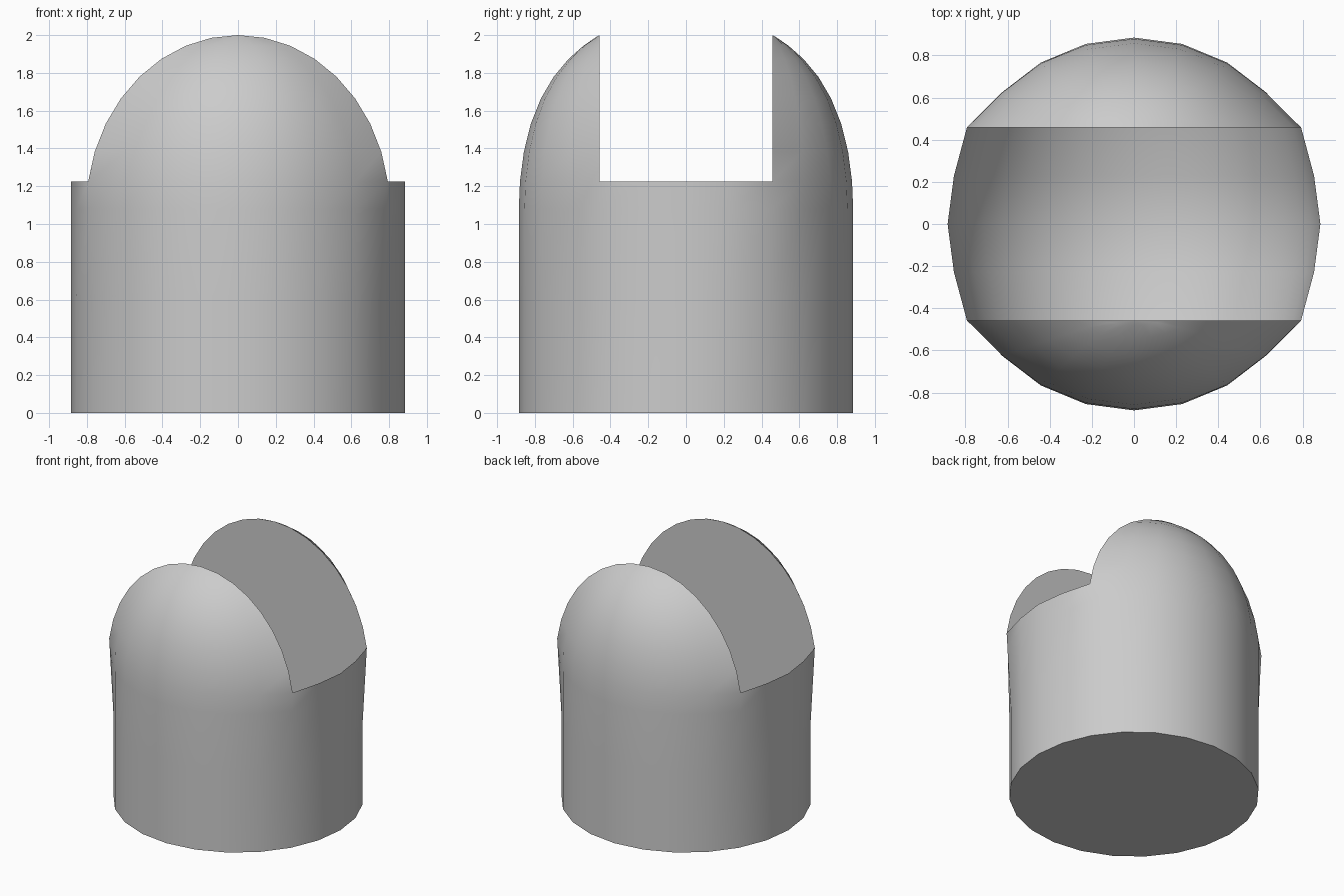
import bpy, bmesh
from math import sin, cos, asin, pi, radians, sqrt

cube = bpy.data.objects.get("Cube")
if cube:
    bpy.data.objects.remove(cube)

R = 0.885             # body radius
LEDGE = 1.225         # height of the slot rim
FLARE_START = 0.62    # corners lean out above this height
DOME_Z, DOME_H = 1.08, 0.92
CORNER_X, SLOT_Y = 0.793, 0.458

bm = bmesh.new()


def body_point(deg, z):
    """Point on the 24-sided body; the slot corners flare out near the rim."""
    r = R
    if deg % 180 in (30, 150):
        r *= 1 + 0.035 * max(0, (z - FLARE_START) / (LEDGE - FLARE_START))
    return r * cos(radians(deg)), r * sin(radians(deg)), z


def dome_row(z):
    """Horizontal slice of one cheek, from slot corner to slot corner."""
    q = min(1, ((z - DOME_Z) / DOME_H) ** 2)
    half = 0.803 * sqrt(1 - q)
    depth = sqrt(SLOT_Y ** 2 + (R ** 2 - SLOT_Y ** 2) * (1 - q) + 0.16 * q * (1 - q))
    row = []
    for deg in range(30, 151, 15):
        x, y, _ = body_point(deg, LEDGE)
        row.append((x * half / CORNER_X,
                    SLOT_Y + (y - SLOT_Y) * (depth - SLOT_Y) / (R - SLOT_Y), z))
    return row


def loft(rows, turn):
    """Skin a list of equal rows; turn is 1 or -1 for the half-turn copy."""
    grid = [[bm.verts.new((x * turn, y * turn, z)) for x, y, z in row] for row in rows]
    for a, b in zip(grid, grid[1:]):
        for i in range(len(a) - 1):
            bm.faces.new((a[i], a[i + 1], b[i + 1], b[i]))


# Heights of the dome slices, starting at the rim
start = asin((LEDGE - DOME_Z) / DOME_H)
dome_z = [DOME_Z + DOME_H * sin(start + (pi / 2 - start) * k / 8) for k in range(9)]
dome = [dome_row(z) for z in dome_z]
body_z = (0, FLARE_START, DOME_Z)

for turn in (1, -1):
    # Domed cheek with the body below it
    cheek = [[body_point(d, z) for d in range(30, 151, 15)] for z in body_z]
    loft(cheek + dome, turn)
    # Low side under the slot opening
    loft([[body_point(d, z) for d in range(-30, 31, 15)] for z in body_z + (LEDGE,)], turn)
    # Flat slot wall: arch above, round socket edge below
    wall = [row[0] for row in dome] + [row[-1] for row in dome[-2::-1]]
    steps = 20
    wall += [(-CORNER_X * cos(pi * k / steps), SLOT_Y, LEDGE - CORNER_X * sin(pi * k / steps))
             for k in range(1, steps)]
    bm.faces.new([bm.verts.new((x * turn, y * turn, z)) for x, y, z in wall])

# Rounded socket floor between the walls
floor = []
for deg in range(-30, 31, 15):
    rim_x, y, _ = body_point(deg, LEDGE)
    floor.append([(rim_x * cos(pi * k / 20), y, LEDGE - rim_x * sin(pi * k / 20))
                  for k in range(21)])
loft(floor, 1)

# Flat base
bm.faces.new([bm.verts.new(body_point(d, 0)) for d in range(0, 360, 15)])

bmesh.ops.remove_doubles(bm, verts=bm.verts, dist=0.002)
bmesh.ops.dissolve_degenerate(bm, edges=bm.edges, dist=0.0005)
bmesh.ops.recalc_face_normals(bm, faces=bm.faces)

mesh = bpy.data.meshes.new("slotted_dome")
bm.to_mesh(mesh)
bm.free()
body = bpy.data.objects.new("slotted_dome", mesh)
bpy.context.collection.objects.link(body)

# Single plain grey
grey = bpy.data.materials.new("light_grey")
grey.use_nodes = True
colour = (0.6, 0.6, 0.6, 1)
grey.diffuse_color = colour
grey.node_tree.nodes["Principled BSDF"].inputs["Base Color"].default_value = colour
mesh.materials.append(grey)

bpy.context.view_layer.objects.active = body
body.select_set(True)
bpy.ops.object.shade_smooth_by_angle(angle=radians(35))
